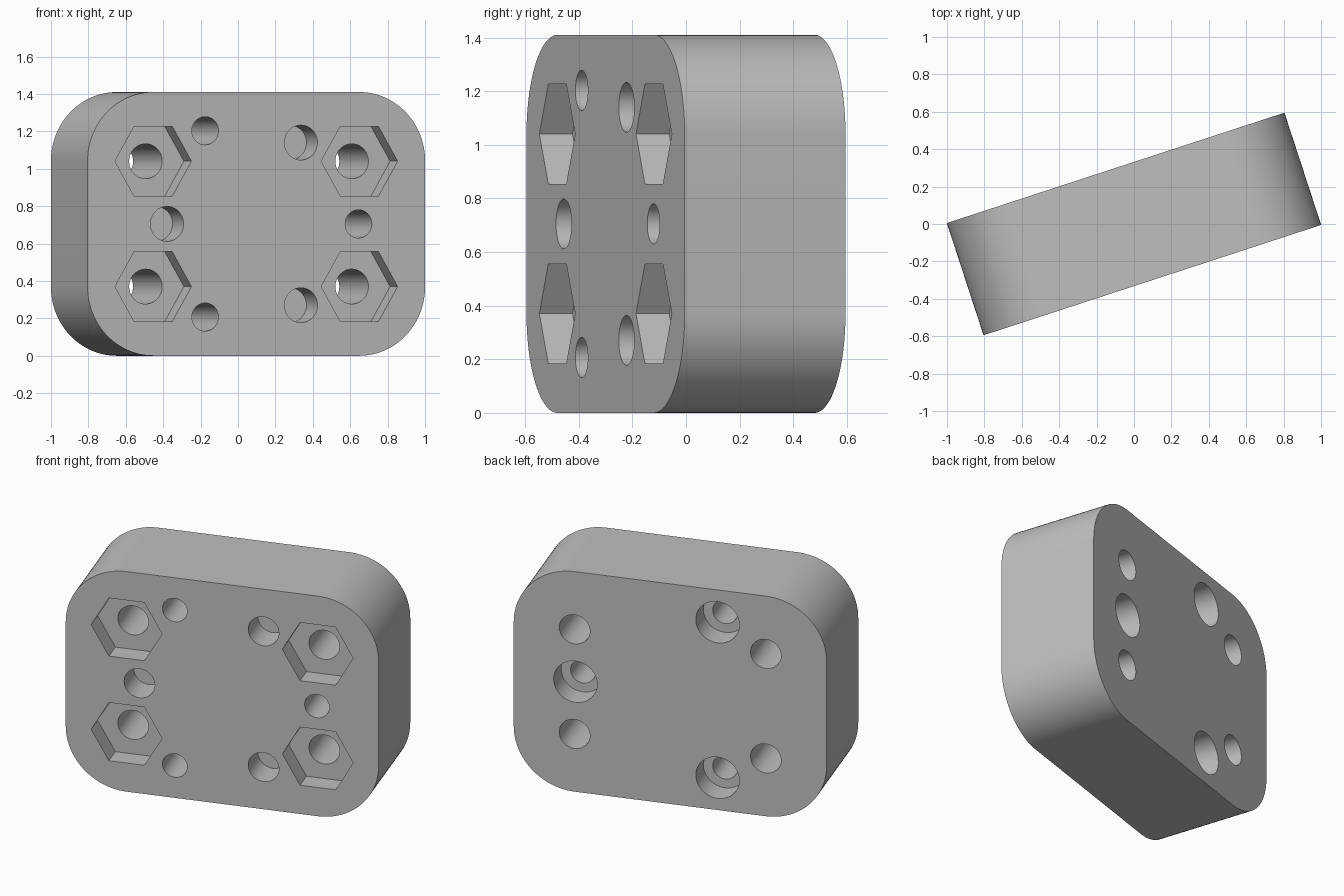
import bpy, bmesh, math

if "Cube" in bpy.data.objects:
    bpy.data.objects.remove(bpy.data.objects["Cube"])

W, D, H, R = 1.899, 0.631, 1.41, 0.37     # width, depth, height, corner radius
MID = H / 2
FRONT, BACK = -D / 2, D / 2
TURN = math.radians(18.1)


def prism(name, profile, y0, y1):
    """Extrude an (x, z) profile from y0 to y1."""
    bm = bmesh.new()
    face = bm.faces.new([bm.verts.new((x, y0, z)) for x, z in profile])
    ext = bmesh.ops.extrude_face_region(bm, geom=[face])
    moved = [v for v in ext["geom"] if isinstance(v, bmesh.types.BMVert)]
    bmesh.ops.translate(bm, vec=(0, y1 - y0, 0), verts=moved)
    bmesh.ops.recalc_face_normals(bm, faces=bm.faces)
    mesh = bpy.data.meshes.new(name)
    bm.to_mesh(mesh)
    bm.free()
    obj = bpy.data.objects.new(name, mesh)
    bpy.context.collection.objects.link(obj)
    return obj


def ring(x, z, r, n=48):
    return [(x + r * math.cos(math.tau * i / n), z + r * math.sin(math.tau * i / n))
            for i in range(n)]


# Rounded block
outline = []
for k, (sx, sz) in enumerate([(1, 1), (-1, 1), (-1, -1), (1, -1)]):
    for i in range(25):
        a = math.pi / 2 * (k + i / 24)
        outline.append((sx * (W / 2 - R) + R * math.cos(a),
                        MID + sz * (H / 2 - R) + R * math.sin(a)))
block = prism("mounting_block", outline, FRONT, BACK)

cutters = []


def cut(profile, y0, y1):
    cutters.append(prism("cutter", profile, y0, y1))


# Hexagonal nut pockets with bolt holes in the four corners
for sx in (-1, 1):
    for sz in (-1, 1):
        x, z = sx * 0.58, MID + sz * 0.335
        cut(ring(x, z, 0.215, 6), FRONT - 0.1, FRONT + 0.13)
        cut(ring(x, z, 0.093), FRONT - 0.1, BACK + 0.1)

# Two three-hole circles: counterbored screw holes and blind pin holes
for k in range(3):
    a = math.tau * k / 3
    x, z = 0.575 * math.cos(a), MID + 0.575 * math.sin(a)
    cut(ring(x, z, 0.075), FRONT - 0.1, BACK + 0.1)
    cut(ring(x, z, 0.132), BACK - 0.15, BACK + 0.1)
    a += math.pi
    x, z = 0.502 * math.cos(a), MID + 0.502 * math.sin(a)
    cut(ring(x, z, 0.093), FRONT - 0.1, FRONT + 0.19)

bpy.context.view_layer.objects.active = block
block.select_set(True)
for c in cutters:
    c.hide_render = True
    mod = block.modifiers.new("cut", "BOOLEAN")
    mod.operation = "DIFFERENCE"
    mod.solver = "EXACT"
    mod.object = c
    bpy.ops.object.modifier_apply(modifier=mod.name)
for c in cutters:
    bpy.data.objects.remove(c)

# Finish
grey = bpy.data.materials.new("light_grey")
grey.diffuse_color = (0.52, 0.52, 0.52, 1)
grey.use_nodes = True
grey.node_tree.nodes["Principled BSDF"].inputs["Base Color"].default_value = grey.diffuse_color
block.data.materials.clear()
block.data.materials.append(grey)
block.rotation_euler.z = TURN
bpy.ops.object.select_all(action="DESELECT")
block.select_set(True)
bpy.ops.object.shade_smooth_by_angle(angle=math.radians(30))
